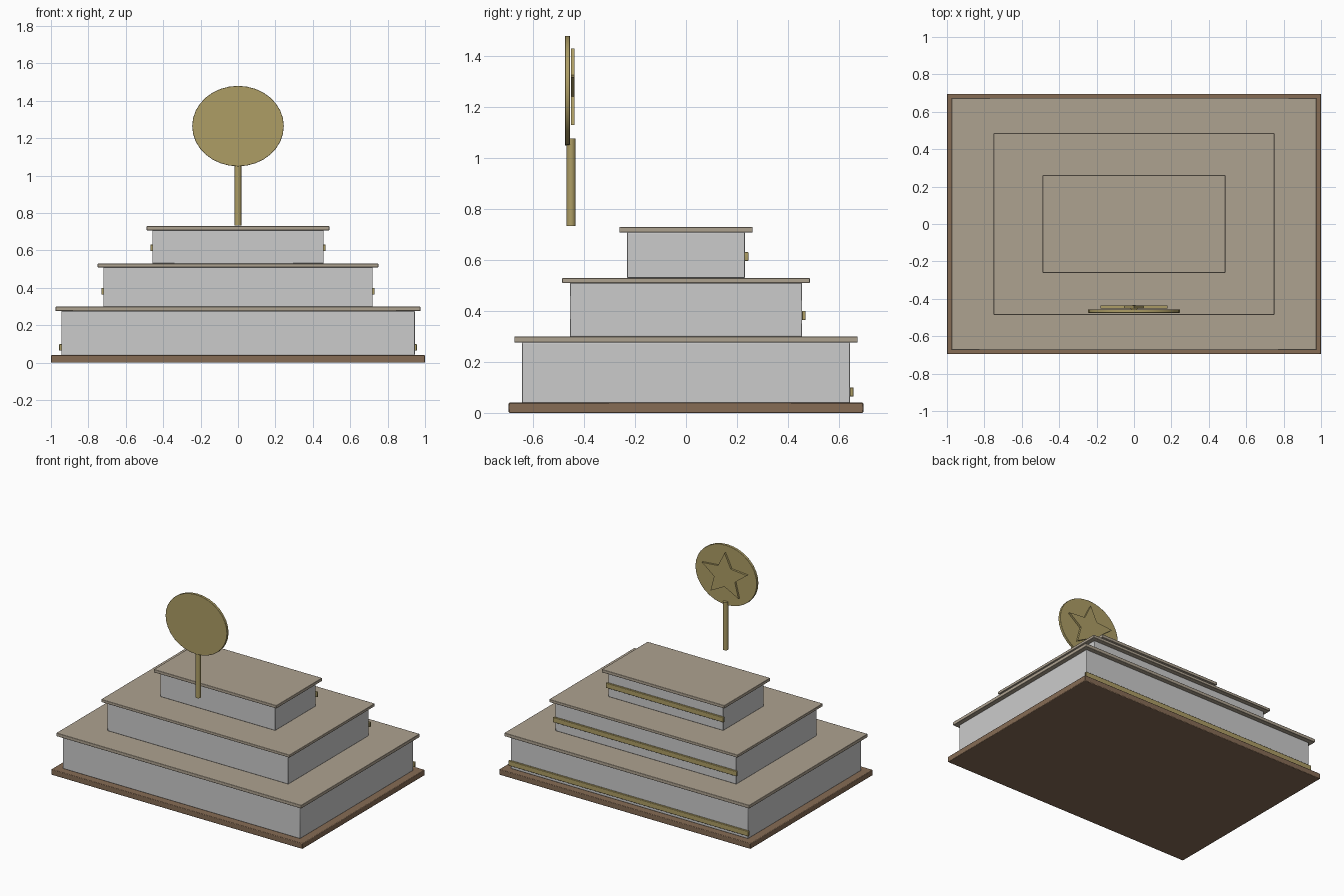
import bpy, bmesh
from math import pi, sin, cos

if "Cube" in bpy.data.objects:
    bpy.data.objects.remove(bpy.data.objects["Cube"])


def material(name, rgb):
    m = bpy.data.materials.new(name)
    m.diffuse_color = (*rgb, 1)
    m.use_nodes = True
    m.node_tree.nodes["Principled BSDF"].inputs["Base Color"].default_value = m.diffuse_color
    return m


WOOD = material("brown_wood", (0.24, 0.15, 0.09))
TAN = material("tan_top", (0.42, 0.36, 0.28))
GOLD = material("gold", (0.42, 0.34, 0.13))


def finish(name, bm, mat=None, bevel=0.0):
    bmesh.ops.recalc_face_normals(bm, faces=bm.faces)
    me = bpy.data.meshes.new(name)
    bm.to_mesh(me)
    bm.free()
    ob = bpy.data.objects.new(name, me)
    bpy.context.collection.objects.link(ob)
    if mat:
        me.materials.append(mat)
    if bevel:
        mod = ob.modifiers.new("bevel", 'BEVEL')
        mod.width = bevel
        mod.segments = 2
    bpy.ops.object.select_all(action='DESELECT')
    ob.select_set(True)
    bpy.context.view_layer.objects.active = ob
    bpy.ops.object.shade_smooth_by_angle(angle=pi / 6)
    return ob


def box(name, lo, hi, mat=None, bevel=0.003):
    bm = bmesh.new()
    bmesh.ops.create_cube(bm, size=1)
    for v in bm.verts:
        v.co = [(a + b) / 2 + c * (b - a) for a, b, c in zip(lo, hi, v.co)]
    return finish(name, bm, mat, bevel)


def prism(name, outline, axis, start, depth, mat, bevel=0.0):
    """Extrude a 2D outline along y (outline = x, z) or z (outline = x, y)."""
    bm = bmesh.new()
    if axis == 'y':
        pts, move = [(u, start, v) for u, v in outline], (0, depth, 0)
    else:
        pts, move = [(u, v, start) for u, v in outline], (0, 0, depth)
    face = bm.faces.new([bm.verts.new(p) for p in pts])
    ext = bmesh.ops.extrude_face_region(bm, geom=[face], use_keep_orig=True)
    verts = [g for g in ext["geom"] if isinstance(g, bmesh.types.BMVert)]
    bmesh.ops.translate(bm, vec=move, verts=verts)
    return finish(name, bm, mat, bevel)


# Base plinth
box("base_plinth", (-1, -0.696, 0), (1, 0.696, 0.04), WOOD, 0.004)

# Three tiers: body half sizes, bottom z, slab bottom z, slab top z, trim centre z
tiers = [
    ("lower", 0.945, 0.644, 0.04, 0.276, 0.30, 0.082),
    ("middle", 0.72, 0.456, 0.30, 0.51, 0.53, 0.382),
    ("upper", 0.458, 0.231, 0.53, 0.708, 0.73, 0.614),
]
for name, x, y, z0, z1, z2, zt in tiers:
    box(name + "_tier_body", (-x, -y, z0), (x, y, z1))
    box(name + "_tier_top", (-x - 0.03, -y - 0.03, z1),
        (x + 0.03, y + 0.03, z2), TAN)
    # Gold strip along the back, slightly longer than the body
    box(name + "_tier_trim", (-x - 0.011, y - 0.001, zt - 0.018),
        (x + 0.011, y + 0.014, zt + 0.018), GOLD)

# Sign: post, oval disc and star facing the back
post = [(0.018 * cos(2 * pi * i / 16), -0.451 + 0.018 * sin(2 * pi * i / 16))
        for i in range(16)]
prism("sign_post", post, 'z', 0.733, 0.344, GOLD)

disc = [(0.245 * cos(2 * pi * i / 32), 1.265 + 0.215 * sin(2 * pi * i / 32))
        for i in range(32)]
prism("sign_disc", disc, 'y', -0.475, 0.019, GOLD, 0.002)

star = []
for i in range(10):
    r = 1 if i % 2 == 0 else 0.46
    a = pi / 2 + i * pi / 5
    star.append((0.189 * r * cos(a), 1.265 + 0.166 * r * sin(a)))
prism("sign_star", star, 'y', -0.451, 0.014, GOLD)
